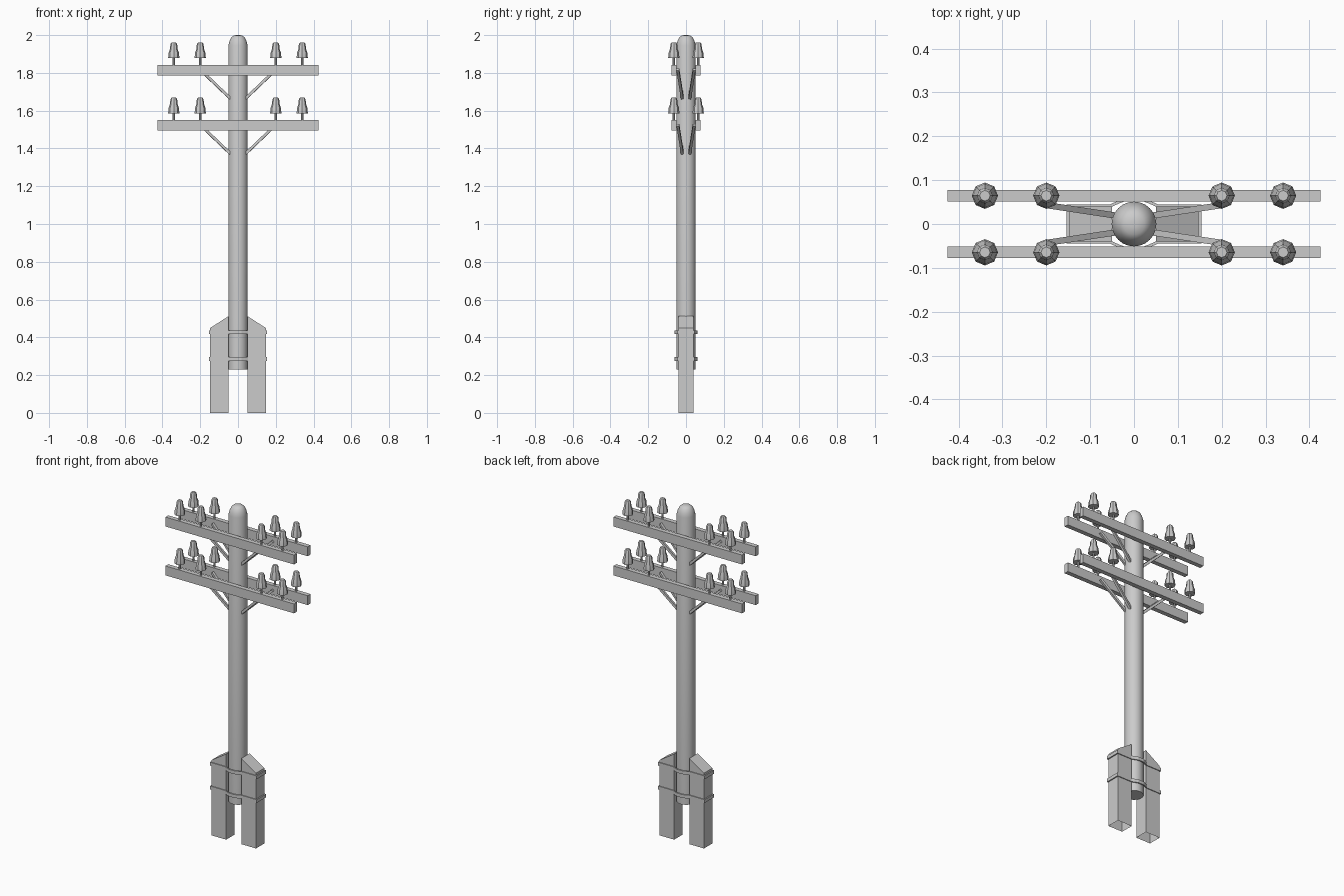
import bpy, math
from mathutils import Vector

if "Cube" in bpy.data.objects:
    bpy.data.objects.remove(bpy.data.objects["Cube"])


def make(name, verts, faces, smooth=None):
    me = bpy.data.meshes.new(name)
    me.from_pydata(verts, [], faces)
    me.update()
    ob = bpy.data.objects.new(name, me)
    bpy.context.collection.objects.link(ob)
    if smooth is not None:
        bpy.ops.object.select_all(action='DESELECT')
        ob.select_set(True)
        bpy.context.view_layer.objects.active = ob
        bpy.ops.object.shade_smooth_by_angle(angle=math.radians(smooth))
    return ob


def lathe(name, profile, sides, loc=(0, 0, 0), smooth=40):
    """Spin a (radius, z) profile about z, with both ends capped."""
    verts, faces = [], []
    for r, z in profile:
        for i in range(sides):
            a = math.tau * i / sides
            verts.append((r * math.cos(a), r * math.sin(a), z))
    for k in range(len(profile) - 1):
        for i in range(sides):
            j = (i + 1) % sides
            faces.append((k * sides + i, k * sides + j, (k + 1) * sides + j, (k + 1) * sides + i))
    faces.append(tuple(reversed(range(sides))))
    faces.append(tuple(range((len(profile) - 1) * sides, len(profile) * sides)))
    ob = make(name, verts, faces, smooth)
    ob.location = loc
    return ob


def box(name, loc, size):
    bpy.ops.mesh.primitive_cube_add(size=1, location=loc)
    ob = bpy.context.object
    ob.name = name
    ob.scale = size
    return ob


def bar(name, a, b, width, depth):
    a, b = Vector(a), Vector(b)
    ob = box(name, (a + b) / 2, (width, depth, (b - a).length))
    ob.rotation_euler = (b - a).to_track_quat('Z', 'Y').to_euler()
    return ob


# round pole with domed top
lathe("pole", [(0.051, 0.23), (0.051, 1.945), (0.045, 1.968), (0.036, 1.987),
               (0.024, 1.997), (0.008, 2.0)], 24)

# two levels of paired crossarms, with braces, pins and insulators
for top in (1.842, 1.55):
    for sy in (-1, 1):
        y = sy * 0.0645
        box("crossarm", (0, y, top - 0.028), (0.85, 0.027, 0.056))
        for sx in (-1, 1):
            bar("brace", (sx * 0.2, sy * 0.043, top - 0.025),
                (sx * 0.04, sy * 0.019, top - 0.178), 0.014, 0.014)
            for x in (0.2, 0.34):
                lathe("insulator_pin", [(0.006, -0.005), (0.006, 0.05)], 8, (sx * x, y, top))
                lathe("insulator", [(0.030, 0.036), (0.027, 0.066), (0.020, 0.085),
                                    (0.018, 0.110), (0.012, 0.119)], 8, (sx * x, y, top), 30)

# footing posts with sloped tops, open underneath
for s in (-1, 1):
    outline = [(0.05, 0), (0.147, 0), (0.147, 0.45), (0.05, 0.512)]
    verts = [(s * x, y, z) for y in (-0.04, 0.04) for x, z in outline]
    faces = [(0, 1, 2, 3), (7, 6, 5, 4), (1, 5, 6, 2), (2, 6, 7, 3), (3, 7, 4, 0)]
    if s < 0:
        faces = [f[::-1] for f in faces]
    make("footing_post", verts, faces)

# straps wrapping both posts and the pole
quarter = [(0.154, 0.045), (0.054, 0.045), (0.036, 0.053), (0.018, 0.060)]
half = quarter + [(-x, y) for x, y in reversed(quarter)]
loop = half + [(-x, -y) for x, y in half]
n = len(loop)
for zc in (0.427, 0.285):
    verts = []
    for inset, z in ((0, -0.01), (0, 0.01), (0.007, 0.01), (0.007, -0.01)):
        for x, y in loop:
            verts.append((x - math.copysign(inset, x) * (abs(x) > 0.1),
                          y - math.copysign(inset, y), zc + z))
    faces = []
    for k in range(4):
        m = (k + 1) % 4
        for i in range(n):
            j = (i + 1) % n
            faces.append((k * n + i, k * n + j, m * n + j, m * n + i))
    make("strap", verts, faces)
